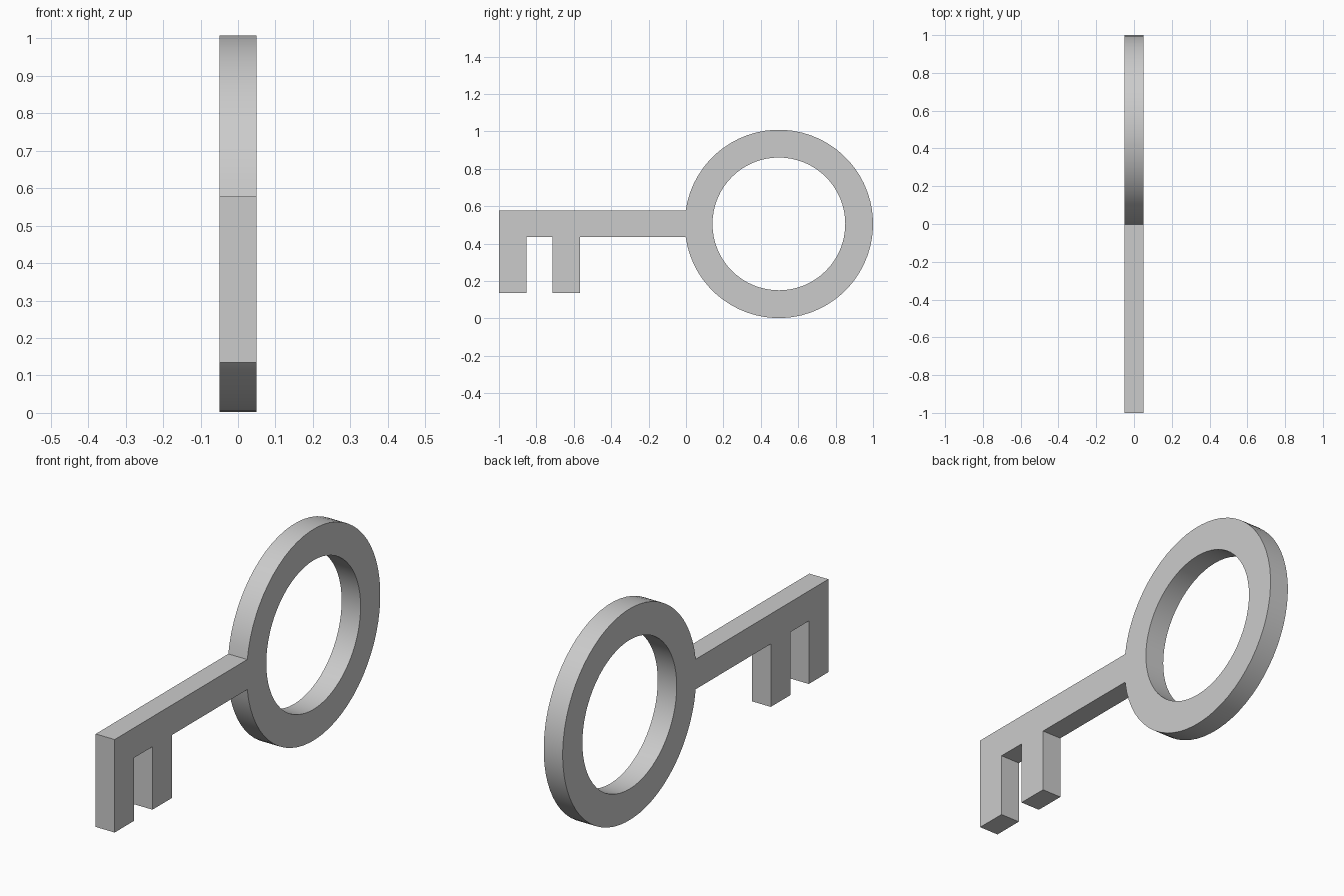
import bpy, bmesh
from math import sin, cos, pi, asin

if "Cube" in bpy.data.objects:
    bpy.data.objects.remove(bpy.data.objects["Cube"])

HALF = 0.05                      # half thickness along x
CY, CZ = 0.4965, 0.505           # ring centre
R_OUT, R_IN = 0.5035, 0.355
SHAFT = 0.073                    # half height of the shaft
SEG = 64
TOP, LOW, TIP = CZ + SHAFT, CZ - SHAFT + 0.003, 0.135


def arc(r, a0, a1, n):
    return [(CY + r * cos(a0 + (a1 - a0) * i / n),
             CZ + r * sin(a0 + (a1 - a0) * i / n)) for i in range(n + 1)]


# Outer outline: bow arc, then shaft top, tip and the two teeth
a = pi - asin(SHAFT / R_OUT)
outer = arc(R_OUT, -a, a, SEG - 3)
outer += [(-1, TOP), (-1, TIP), (-0.853, TIP), (-0.853, LOW),
          (-0.715, LOW), (-0.715, TIP), (-0.567, TIP), (-0.567, LOW)]
outer[0] = (outer[0][0], LOW)
# Hole in the bow
inner = arc(R_IN, 0, 2 * pi, SEG)[:-1]

bm = bmesh.new()
edges = []
for loop in (outer, inner):
    vs = [bm.verts.new((-HALF, y, z)) for y, z in loop]
    edges += [bm.edges.new((v, vs[i - 1])) for i, v in enumerate(vs)]

# Fill the profile and extrude it to full thickness
bmesh.ops.triangle_fill(bm, edges=edges, use_beauty=True)
ext = bmesh.ops.extrude_face_region(bm, geom=bm.faces[:], use_keep_orig=True)
bmesh.ops.translate(bm, vec=(2 * HALF, 0, 0),
                    verts=[g for g in ext["geom"] if isinstance(g, bmesh.types.BMVert)])
bmesh.ops.recalc_face_normals(bm, faces=bm.faces[:])

mesh = bpy.data.meshes.new("key")
bm.to_mesh(mesh)
bm.free()
key = bpy.data.objects.new("key", mesh)
bpy.context.collection.objects.link(key)

# Smooth curved walls, sharp corners
bpy.context.view_layer.objects.active = key
key.select_set(True)
bpy.ops.object.shade_smooth_by_angle(angle=pi / 6)
